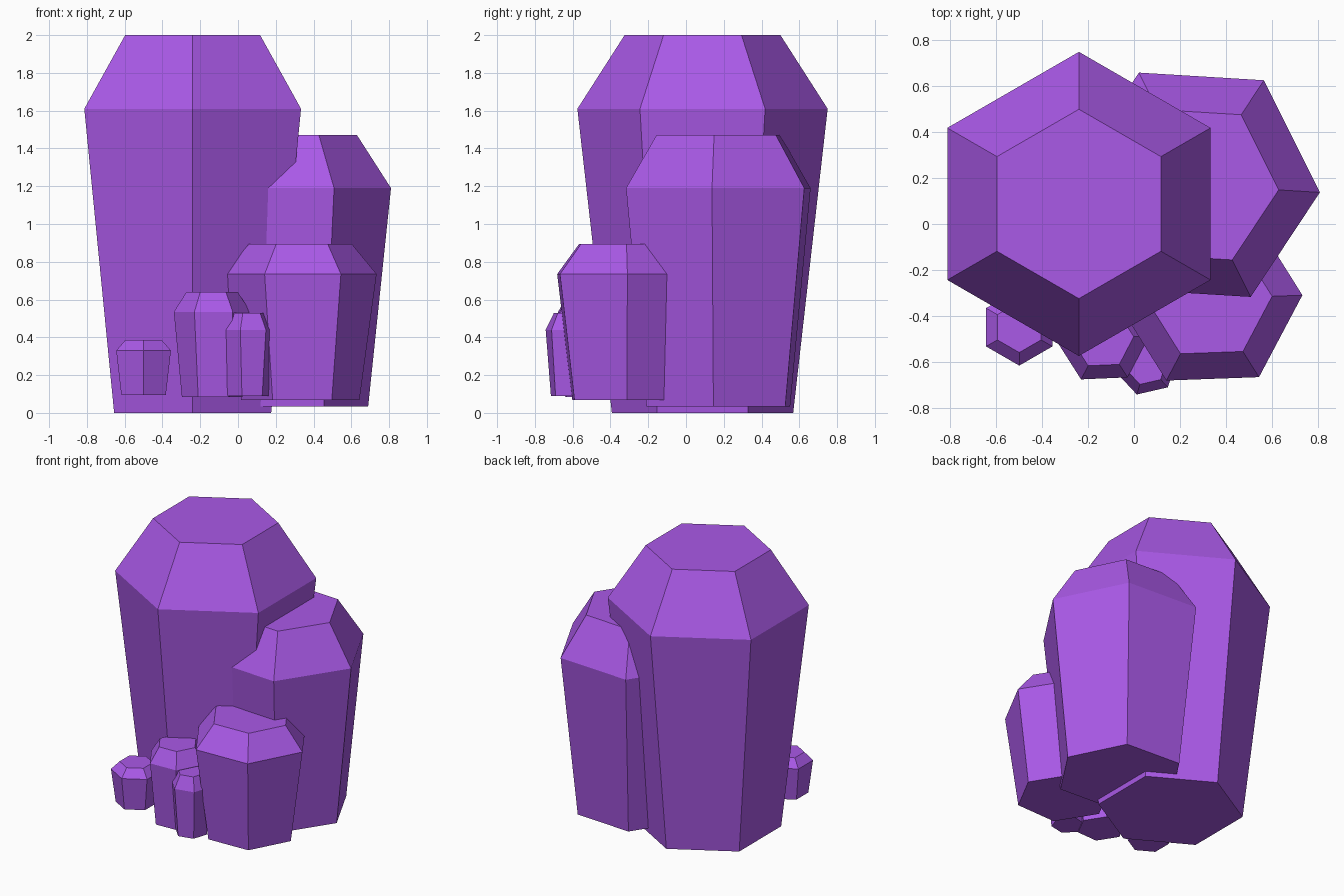
import bpy, bmesh
from math import cos, sin, radians

if "Cube" in bpy.data.objects:
    bpy.data.objects.remove(bpy.data.objects["Cube"])

mat = bpy.data.materials.new("amethyst")
mat.diffuse_color = (0.40, 0.10, 0.80, 1)
mat.use_nodes = True
mat.node_tree.nodes["Principled BSDF"].inputs["Base Color"].default_value = mat.diffuse_color


def crystal(name, centre, angle, rings):
    """Closed hexagonal crystal; rings are (z, radius) from base to tip."""
    bm = bmesh.new()
    loops = []
    for z, r in rings:
        angles = [radians(angle + 60 * i) for i in range(6)]
        loops.append([bm.verts.new((r * cos(a), r * sin(a), z)) for a in angles])
    for low, high in zip(loops, loops[1:]):
        for i in range(6):
            j = (i + 1) % 6
            bm.faces.new((low[i], low[j], high[j], high[i]))
    bm.faces.new(loops[0][::-1])
    bm.faces.new(loops[-1])
    mesh = bpy.data.meshes.new(name)
    bm.to_mesh(mesh)
    bm.free()
    mesh.materials.append(mat)
    ob = bpy.data.objects.new(name, mesh)
    ob.location = (*centre, 0)
    bpy.context.collection.objects.link(ob)


# Each crystal: base, shoulder and flat tip
crystal("main_crystal", (-0.24, 0.0875), 30, [(0, 0.48), (1.61, 0.6625), (2.0, 0.4125)])
crystal("tall_side_crystal", (0.265, 0.171), -3.5, [(0.035, 0.425), (1.19, 0.546), (1.47, 0.366)])
crystal("medium_front_crystal", (0.33, -0.325), 2.1, [(0.067, 0.313), (0.735, 0.404), (0.895, 0.272)])
crystal("small_front_crystal", (-0.137, -0.497), 2.5, [(0.083, 0.16), (0.535, 0.203), (0.64, 0.136)])
crystal("tiny_front_crystal", (0.053, -0.61), 13, [(0.09, 0.11), (0.44, 0.139), (0.53, 0.093)])
crystal("tiny_left_crystal", (-0.5, -0.45), 30, [(0.095, 0.136), (0.33, 0.167), (0.387, 0.11)])
